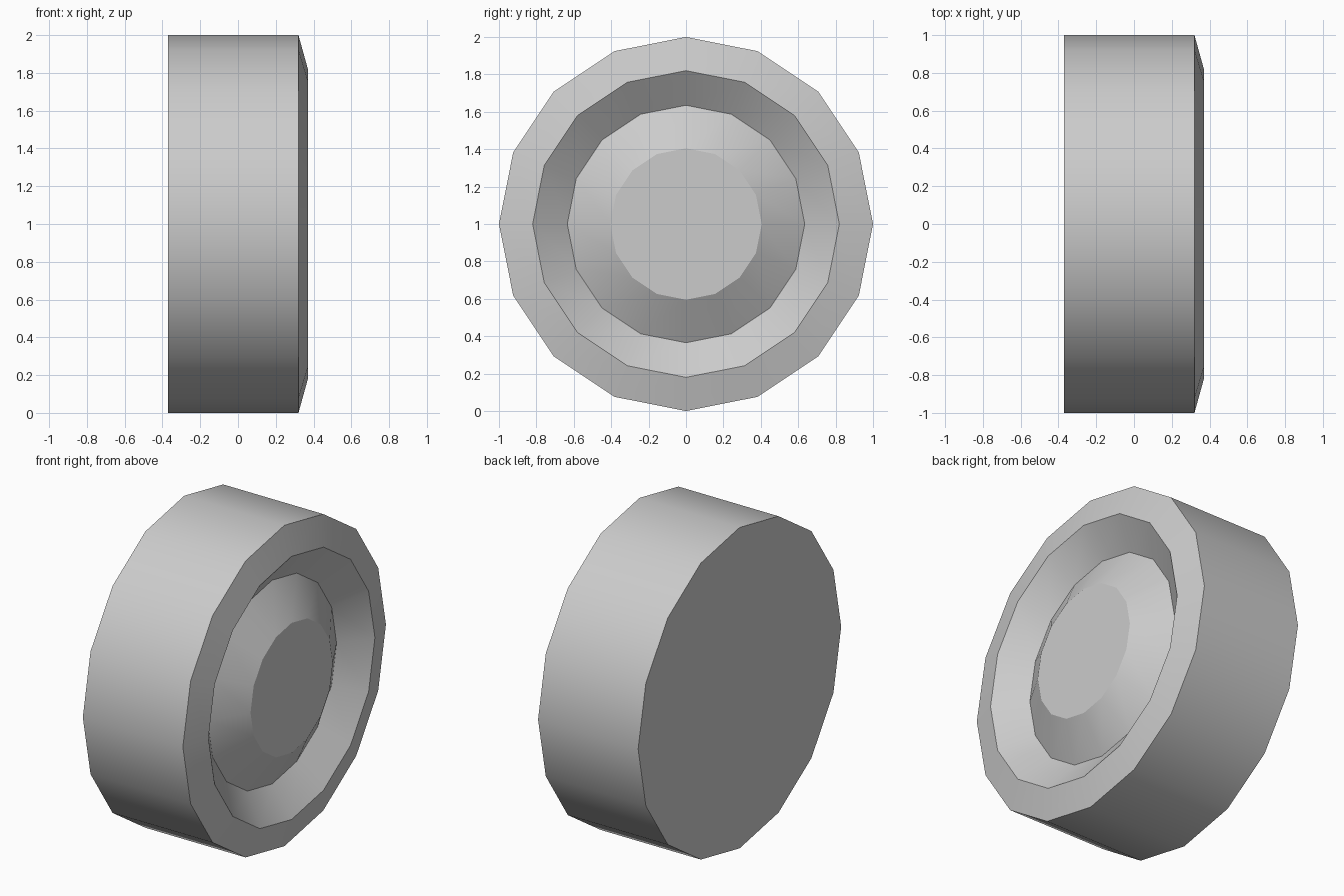
import bpy
import bmesh
from math import sin, cos, pi, radians

if "Cube" in bpy.data.objects:
    bpy.data.objects.remove(bpy.data.objects["Cube"])

SIDES = 16

# Wheel profile from back to front: (x, radius)
PROFILE = [
    (-0.37, 1.0),    # flat back
    (0.32, 1.0),     # tread
    (0.37, 0.82),    # sloped sidewall
    (0.235, 0.635),  # recess
    (0.37, 0.405),   # raised hub
]

bm = bmesh.new()
rings = []
for x, r in PROFILE:
    angles = [2 * pi * i / SIDES for i in range(SIDES)]
    rings.append([bm.verts.new((x, r * cos(a), 1 + r * sin(a))) for a in angles])

# Bands between neighbouring rings
for a, b in zip(rings, rings[1:]):
    for i in range(SIDES):
        j = (i + 1) % SIDES
        bm.faces.new((a[i], a[j], b[j], b[i]))

# Back disc and hub cap
bm.faces.new(rings[0][::-1])
bm.faces.new(rings[-1])
bmesh.ops.recalc_face_normals(bm, faces=bm.faces)

mesh = bpy.data.meshes.new("wheel")
bm.to_mesh(mesh)
bm.free()
wheel = bpy.data.objects.new("wheel", mesh)
bpy.context.collection.objects.link(wheel)

# Smooth around the wheel, crisp between the bands
bpy.context.view_layer.objects.active = wheel
wheel.select_set(True)
bpy.ops.object.shade_smooth_by_angle(angle=radians(26))
